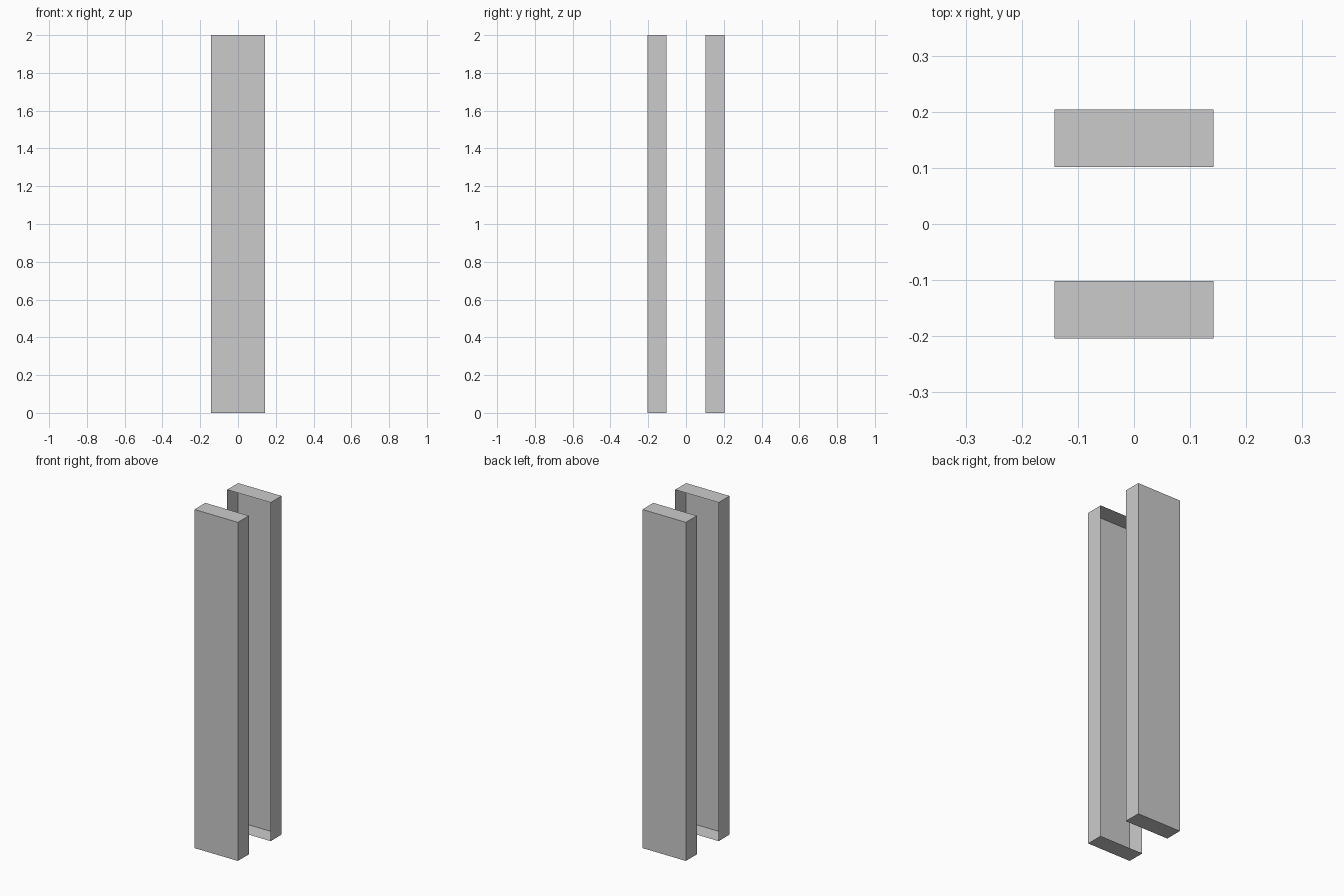
import bpy, bmesh
from mathutils import Matrix

if "Cube" in bpy.data.objects:
    bpy.data.objects.remove(bpy.data.objects["Cube"])

WIDTH, DEPTH, HEIGHT = 0.284, 0.102, 2.0
INNER_Y = 0.102


def open_panel(name, side):
    """Thin-walled box whose face towards the centre is left open."""
    bm = bmesh.new()
    centre = Matrix.Translation((0, side * (INNER_Y + DEPTH / 2), HEIGHT / 2))
    bmesh.ops.create_cube(bm, size=1, matrix=centre @ Matrix.Diagonal((WIDTH, DEPTH, HEIGHT, 1)))
    bm.normal_update()
    inner = [f for f in bm.faces if f.normal.y * side < -0.5]
    bmesh.ops.delete(bm, geom=inner, context='FACES')
    mesh = bpy.data.meshes.new(name)
    bm.to_mesh(mesh)
    bm.free()
    bpy.context.collection.objects.link(bpy.data.objects.new(name, mesh))


# Two facing upright panels, open on the inside
open_panel("front_panel", -1)
open_panel("back_panel", 1)
